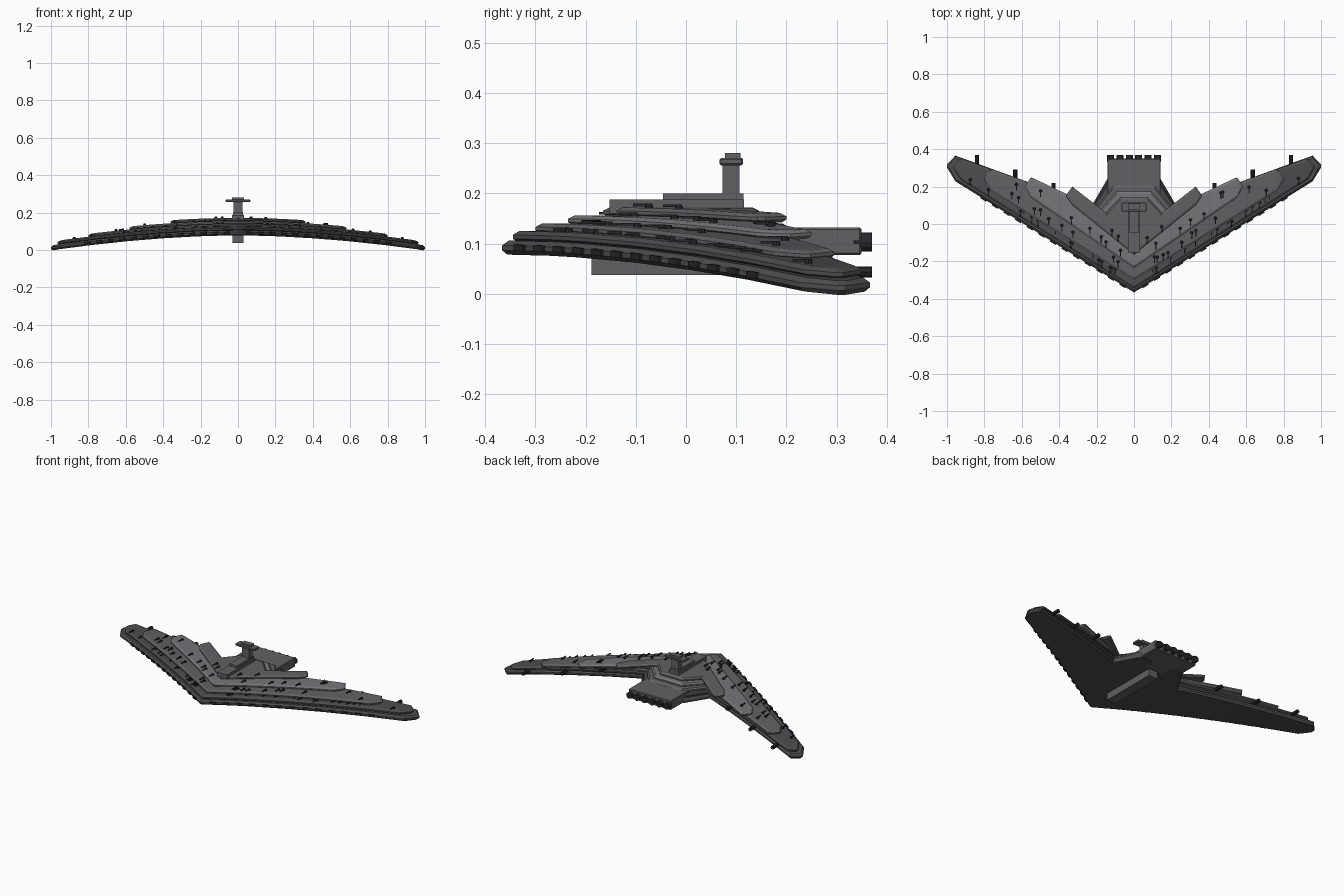
import bpy, bmesh, math, random
from mathutils import Matrix, Vector

if "Cube" in bpy.data.objects:
    bpy.data.objects.remove(bpy.data.objects["Cube"])

random.seed(7)


def material(name, v, tint=1.08):
    m = bpy.data.materials.new(name)
    m.diffuse_color = (v, v, v * tint, 1)
    m.use_nodes = True
    m.node_tree.nodes["Principled BSDF"].inputs["Base Color"].default_value = m.diffuse_color
    return m


DARK = material("dark_hull", 0.075)
MID = material("mid_hull", 0.12)
LIGHT = material("light_hull", 0.18)
GUN = material("gunmetal", 0.02, 1.15)


def finish(name, bm, mat):
    bmesh.ops.recalc_face_normals(bm, faces=bm.faces)
    me = bpy.data.meshes.new(name)
    bm.to_mesh(me)
    bm.free()
    me.materials.append(mat)
    ob = bpy.data.objects.new(name, me)
    bpy.context.collection.objects.link(ob)
    return ob


def add_box(bm, x, y, z, rot=None):
    """Box from (min, max) ranges, optionally turned about its centre."""
    c = Vector([(a + b) / 2 for a, b in (x, y, z)])
    s = [b - a for a, b in (x, y, z)]
    m = Matrix.Translation(c) @ (rot or Matrix()) @ Matrix.Diagonal((*s, 1))
    bmesh.ops.create_cube(bm, size=1, matrix=m)


def box(name, x, y, z, mat, bevel=0.0):
    bm = bmesh.new()
    add_box(bm, x, y, z)
    if bevel:
        bmesh.ops.bevel(bm, geom=bm.edges[:], offset=bevel, segments=1, affect='EDGES')
    return finish(name, bm, mat)


def add_cyl(bm, p, r, length, axis='Z', seg=8, r2=None):
    rot = Matrix.Rotation(math.pi / 2, 4, 'X') if axis == 'Y' else Matrix()
    bmesh.ops.create_cone(bm, cap_ends=True, segments=seg, radius1=r, radius2=r if r2 is None else r2,
                          depth=length, matrix=Matrix.Translation(p) @ rot)


def droop(x):
    return 0.08 * abs(x) ** 1.8


# Stacked wing tiers: nose y, leading tip, outer tip, trailing tip y, root, rear deck, z range
TIERS = [
    ("lower_wing", -0.366, (0.955, 0.228), (1.0, 0.31), 0.366, (0.225, 0.10), (0.14, 0.245), (0.078, 0.106), DARK),
    ("main_wing", -0.345, (0.925, 0.235), (0.965, 0.305), 0.35, (0.215, 0.10), (0.13, 0.235), (0.103, 0.125), DARK),
    ("second_tier", -0.30, (0.765, 0.175), (0.80, 0.24), 0.295, (0.20, 0.09), (0.11, 0.205), (0.12, 0.14), MID),
    ("third_tier", -0.235, (0.55, 0.14), (0.58, 0.20), 0.25, (0.18, 0.075), (0.09, 0.175), (0.137, 0.156), LIGHT),
    ("top_tier", -0.165, (0.33, 0.10), (0.36, 0.15), 0.20, (0.15, 0.06), (0.07, 0.145), (0.153, 0.172), MID),
]


def lead(t, x):
    return t[1] + (t[2][1] - t[1]) * abs(x) / t[2][0]


def trail(t, x):
    (rx, ry), tx = t[5], t[2][0]
    return ry + (t[4] - ry) * (abs(x) - rx) / (tx - rx)


def tier(t):
    name, nose, tip, outer, ty, root, deck, (z0, z1), mat = t
    half = [(0, nose, deck[1]), (deck[0], lead(t, deck[0]), deck[1]), (root[0], lead(t, root[0]), root[1])]
    for i in (1, 2, 3):
        x = root[0] + (tip[0] - root[0]) * i / 4
        half.append((x, lead(t, x), trail(t, x)))
    half += [(tip[0], tip[1], ty), (outer[0], outer[1] - 0.008, outer[1] + 0.008)]
    stations = [(-x, a, b) for x, a, b in half[:0:-1]] + half
    h = z1 - z0
    rings = [(0.010, 0), (0, 0.3 * h), (0, 0.65 * h), (0.013, h)]
    bm = bmesh.new()
    grid = []
    for x, a, b in stations:
        col = []
        for inset, dz in rings:
            end = abs(x) > tip[0] + 0.001
            xx = x - math.copysign(inset, x) if end else x
            i = 0 if end else inset
            z = z0 + dz - droop(x)
            col.append((bm.verts.new((xx, a + i, z)), bm.verts.new((xx, b - i, z))))
        grid.append(col)
    n = len(rings)
    for p, q in zip(grid, grid[1:]):
        for k in range(n - 1):
            for s in (0, 1):
                bm.faces.new((p[k][s], q[k][s], q[k + 1][s], p[k + 1][s]))
        for k in (0, n - 1):
            bm.faces.new((p[k][0], q[k][0], q[k][1], p[k][1]))
    for col in (grid[0], grid[-1]):
        for k in range(n - 1):
            bm.faces.new((col[k][0], col[k][1], col[k + 1][1], col[k + 1][0]))
    finish(name, bm, mat)


for t in TIERS:
    tier(t)

# Bridge, command tower and keel
box("bridge_base", (-0.033, 0.033), (-0.152, 0.116), (0.16, 0.188), MID)
box("bridge_deck", (-0.026, 0.026), (-0.046, 0.115), (0.185, 0.2), MID)
box("tower_neck", (-0.024, 0.024), (0.073, 0.107), (0.195, 0.26), MID)
box("tower_head", (-0.066, 0.066), (0.067, 0.114), (0.256, 0.27), MID, 0.003)
box("tower_cap", (-0.032, 0.032), (0.078, 0.109), (0.268, 0.28), MID)
box("keel", (-0.03, 0.03), (-0.188, 0.16), (0.037, 0.09), MID)

# Engine block and nozzles
box("engine_block", (-0.143, 0.143), (0.16, 0.35), (0.077, 0.132), MID, 0.004)
bm = bmesh.new()
for i in range(6):
    add_cyl(bm, ((i - 2.5) * 0.05, 0.352, 0.103), 0.019, 0.036, 'Y', 12)
finish("engine_nozzles", bm, GUN)

# Hatches along the leading edge and thrusters on the trailing edge
bm = bmesh.new()
for s in (-1, 1):
    t = TIERS[0]
    yaw = math.atan2(t[2][1] - t[1], t[2][0])
    for i in range(13):
        x = 0.06 + i * 0.062
        y, z = lead(t, x), 0.092 - droop(x)
        rot = Matrix.Rotation(s * yaw, 4, 'Z') @ Matrix.Rotation(0.08 * s, 4, 'Y')
        add_box(bm, (s * x - 0.018, s * x + 0.018), (y - 0.006, y + 0.006), (z - 0.006, z + 0.006), rot)
finish("edge_hatches", bm, GUN)

bm = bmesh.new()
for s in (-1, 1):
    for x, y, z in ((0.84, 0.34, 0.102), (0.635, 0.262, 0.105), (0.43, 0.19, 0.13)):
        add_cyl(bm, (s * x, y, z - droop(x)), 0.011, 0.06, 'Y')
finish("wing_thrusters", bm, GUN)

# Gun turrets scattered along the exposed strips of each tier
bm = bmesh.new()
for k, count in ((1, 15), (2, 10), (3, 6), (4, 2)):
    t = TIERS[k]
    for s in (-1, 1):
        for _ in range(count):
            x = random.uniform(0.07, t[2][0] - 0.03)
            gap = 0.065
            if k < 4 and x > TIERS[k + 1][3][0]:
                gap = max(0.05, trail(t, x) - lead(t, x) - 0.03)
            y = lead(t, x) + random.uniform(0.03, gap)
            z = t[7][1] - droop(x)
            add_cyl(bm, (s * x, y, z + 0.003), 0.009, 0.01, r2=0.006)
            add_box(bm, (s * x - 0.003, s * x + 0.003), (y - 0.032, y), (z + 0.003, z + 0.008))
finish("gun_turrets", bm, GUN)
